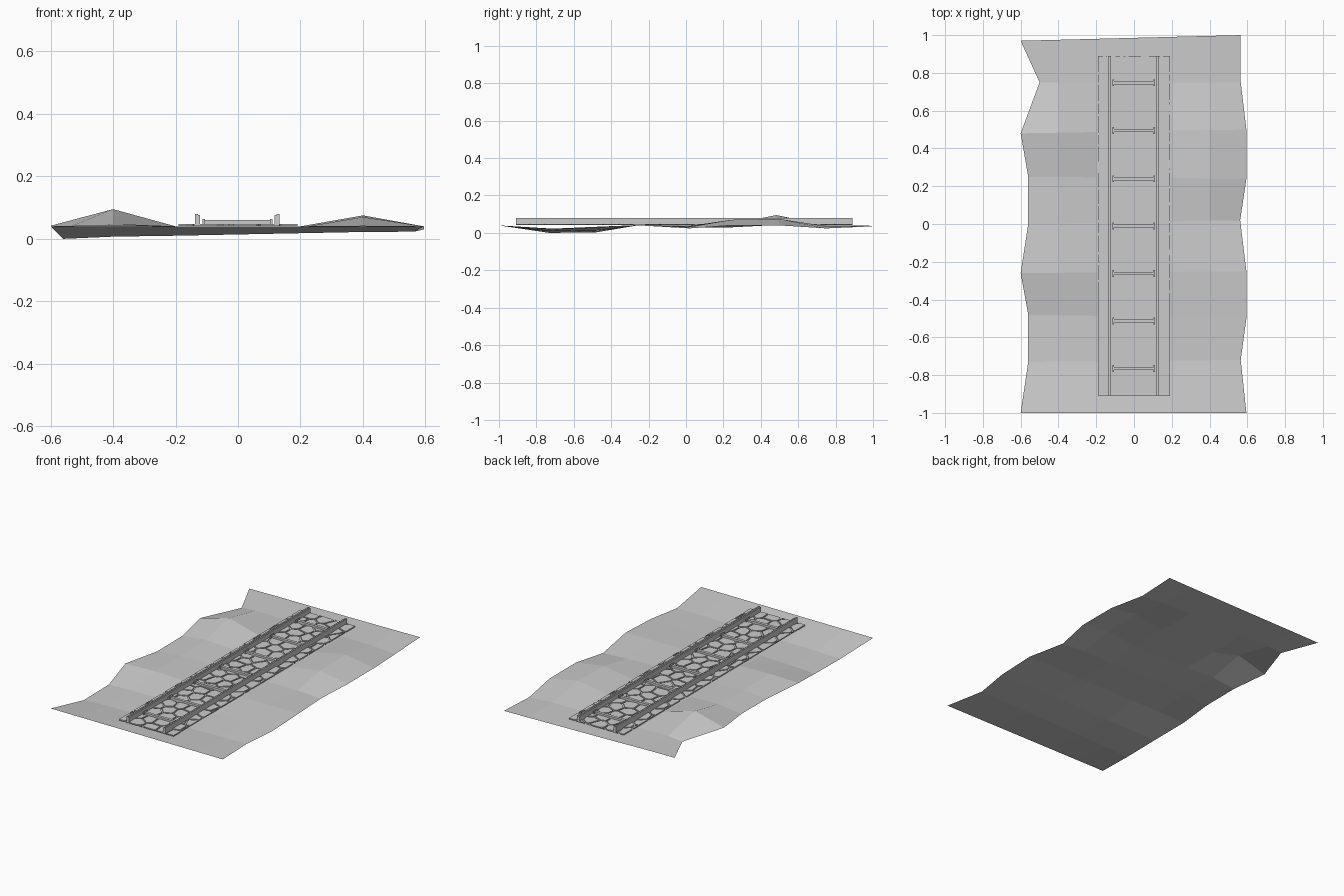
import bpy, bmesh, random
from mathutils import Vector

if "Cube" in bpy.data.objects:
    bpy.data.objects.remove(bpy.data.objects["Cube"])

random.seed(7)
Y0, Y1, BED_X = -0.91, 0.89, 0.19


def mesh_object(name, verts, faces):
    me = bpy.data.meshes.new(name)
    me.from_pydata(verts, [], faces)
    me.update()
    ob = bpy.data.objects.new(name, me)
    bpy.context.collection.objects.link(ob)
    return ob


def prism(verts, faces, poly, lo, hi):
    """Append an upright prism on a counter-clockwise outline."""
    n, b = len(poly), len(verts)
    verts += [(p[0], p[1], lo) for p in poly] + [(p[0], p[1], hi) for p in poly]
    faces.append([b + n + i for i in range(n)])
    faces.append([b + i for i in reversed(range(n))])
    faces += [[b + i, b + (i + 1) % n, b + n + (i + 1) % n, b + n + i] for i in range(n)]


def rect(x0, x1, y0, y1):
    return [(x0, y0), (x1, y0), (x1, y1), (x0, y1)]


def clip(poly, point, normal):
    """Keep the part of a polygon behind a line."""
    out = []
    for a, b in zip(poly, poly[1:] + poly[:1]):
        da, db = (a - point).dot(normal), (b - point).dot(normal)
        if da <= 0:
            out.append(a)
        if da * db < 0:
            out.append(a.lerp(b, da / (da - db)))
    return out


# rolling ground: left edge x, left y, right edge x, right y, six heights
rows = [
    (-.60, -1.0, .595, -1.0, (.04, .04, .04, .04, .04, .04)),
    (-.56, -.73, .565, -.72, (.000, .007, .010, .018, .022, .023)),
    (-.56, -.48, .595, -.50, (.003, .009, .013, .026, .032, .030)),
    (-.60, -.26, .595, -.25, (.04, .045, .04, .04, .042, .04)),
    (-.56, 0.00, .562, 0.02, (.028, .04, .038, .036, .032, .024)),
    (-.56, 0.25, .595, 0.24, (.03, .048, .04, .04, .07, .04)),
    (-.60, 0.48, .595, 0.50, (.042, .095, .04, .04, .075, .04)),
    (-.50, 0.75, .565, 0.75, (.03, .04, .036, .036, .036, .024)),
    (-.60, 0.97, .565, 1.00, (.04, .04, .038, .036, .035, .035)),
]
verts, faces = [], []
for xl, yl, xr, yr, hs in rows:
    for x, h in zip((xl, -.4, -.2, .2, .4, xr), hs):
        t = (x - xl) / (xr - xl)
        verts.append((x, yl + (yr - yl) * t, h))
for r in range(len(rows) - 1):
    for c in range(5):
        i = r * 6 + c
        faces.append((i, i + 1, i + 7, i + 6))
mesh_object("ground", verts, faces)

# flat bed under the stones
mesh_object("bed", [(x, y, .041) for x, y in rect(-BED_X, BED_X, Y0, Y1)], [(0, 1, 2, 3)])

# cobbles: cells around jittered points, with gaps
seeds = []
for r in range(-1, 25):
    for c in range(-1, 6):
        seeds.append(Vector((-.18 + .09 * (c + .5 * (r % 2)) + random.uniform(-.022, .022),
                             Y0 + .04 + r * .078 + random.uniform(-.018, .018))))
verts, faces = [], []
for s in seeds:
    cell = [Vector(p) for p in rect(-BED_X, BED_X, Y0, Y1)]
    for o in seeds:
        d = o - s
        if 0 < d.length < .3 and cell:
            n = d.normalized()
            cell = clip(cell, (s + o) / 2 - n * .005, n)
    if len(cell) > 2:
        prism(verts, faces, cell, .041, .048)
mesh_object("cobbles", verts, faces)

# rails: tall outer blade with a slightly lower inner web
for name, sign in (("left_rail", -1), ("right_rail", 1)):
    verts, faces = [], []
    for a, b, top in ((.126, .135, .080), (.119, .126, .076)):
        x0, x1 = sorted((a * sign - .002, b * sign - .002))
        prism(verts, faces, rect(x0, x1, Y0, Y1), .041, top)
    mesh_object(name, verts, faces)

# cross ties with end flanges
for k, y in enumerate((-.765, -.513, -.262, -.01, .24, .495, .748)):
    verts, faces = [], []
    prism(verts, faces, rect(-.105, .102, y - .009, y + .009), .045, .060)
    for x in (-.109, .106):
        prism(verts, faces, rect(x - .004, x + .004, y - .018, y + .018), .045, .064)
    mesh_object(f"tie_{k + 1}", verts, faces)
